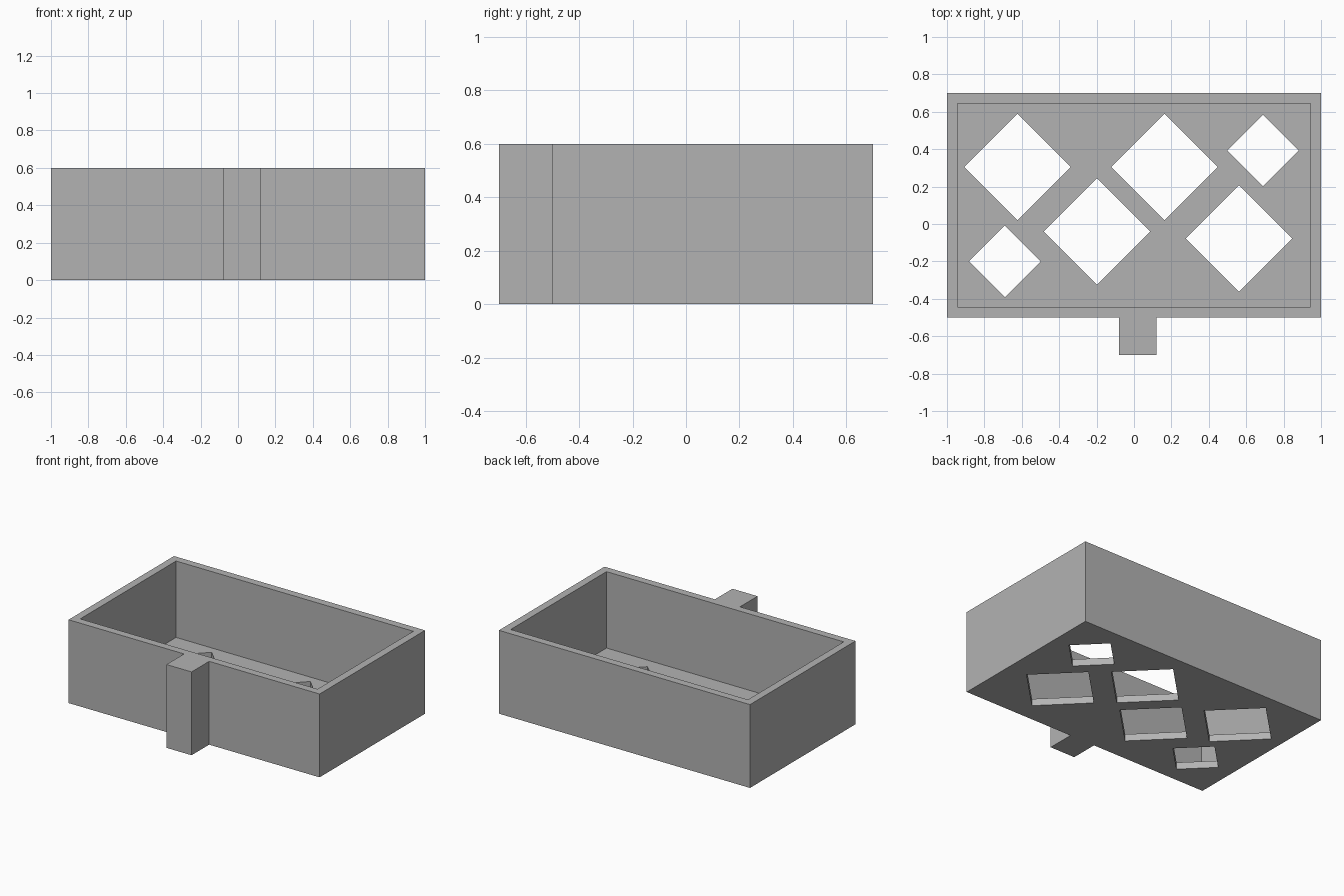
import bpy
import bmesh

cube = bpy.data.objects.get("Cube")
if cube:
    bpy.data.objects.remove(cube, do_unlink=True)

HEIGHT, FLOOR, WALL = 0.6, 0.05, 0.055
FRONT, BACK = -0.5, 0.7

grey = bpy.data.materials.new("plain grey")
grey.use_nodes = True
colour = (0.45, 0.45, 0.45, 1)
grey.diffuse_color = colour
grey.node_tree.nodes["Principled BSDF"].inputs["Base Color"].default_value = colour


def prism(name, outlines, bottom, top):
    """Extrude one or more closed xy outlines from bottom to top."""
    bm = bmesh.new()
    for outline in outlines:
        face = bm.faces.new([bm.verts.new((x, y, bottom)) for x, y in outline])
        result = bmesh.ops.extrude_face_region(bm, geom=[face])
        verts = [v for v in result["geom"] if isinstance(v, bmesh.types.BMVert)]
        bmesh.ops.translate(bm, verts=verts, vec=(0, 0, top - bottom))
    bmesh.ops.recalc_face_normals(bm, faces=bm.faces)
    mesh = bpy.data.meshes.new(name)
    bm.to_mesh(mesh)
    bm.free()
    mesh.materials.append(grey)
    obj = bpy.data.objects.new(name, mesh)
    bpy.context.collection.objects.link(obj)
    return obj


def cut(target, cutter):
    """Subtract the cutter, then remove it."""
    cutter.hide_render = True
    mod = target.modifiers.new("cut", "BOOLEAN")
    mod.operation, mod.solver, mod.object = "DIFFERENCE", "EXACT", cutter
    bpy.context.view_layer.objects.active = target
    bpy.ops.object.modifier_apply(modifier=mod.name)
    bpy.data.objects.remove(cutter, do_unlink=True)


def diamond(x, y, r):
    return [(x + r, y), (x, y + r), (x - r, y), (x, y - r)]


# Box body with the square post on its front wall
box = prism("open_box", [[(-1, FRONT), (-0.08, FRONT), (-0.08, -0.7), (0.12, -0.7),
                          (0.12, FRONT), (1, FRONT), (1, BACK), (-1, BACK)]], 0, HEIGHT)

# Open cavity
ix, y0, y1 = 1 - WALL, FRONT + WALL, BACK - WALL
cut(box, prism("cavity_cutter", [[(-ix, y0), (ix, y0), (ix, y1), (-ix, y1)]],
               FLOOR, HEIGHT + 0.1))

# Diamond drain holes through the floor
BIG, SMALL = 0.285, 0.192
holes = [(-0.623, 0.305, BIG), (0.163, 0.305, BIG), (-0.198, -0.04, BIG),
         (0.561, -0.078, BIG), (0.69, 0.393, SMALL), (-0.69, -0.2, SMALL)]
cut(box, prism("hole_cutter", [diamond(*h) for h in holes], -0.1, FLOOR + 0.1))
